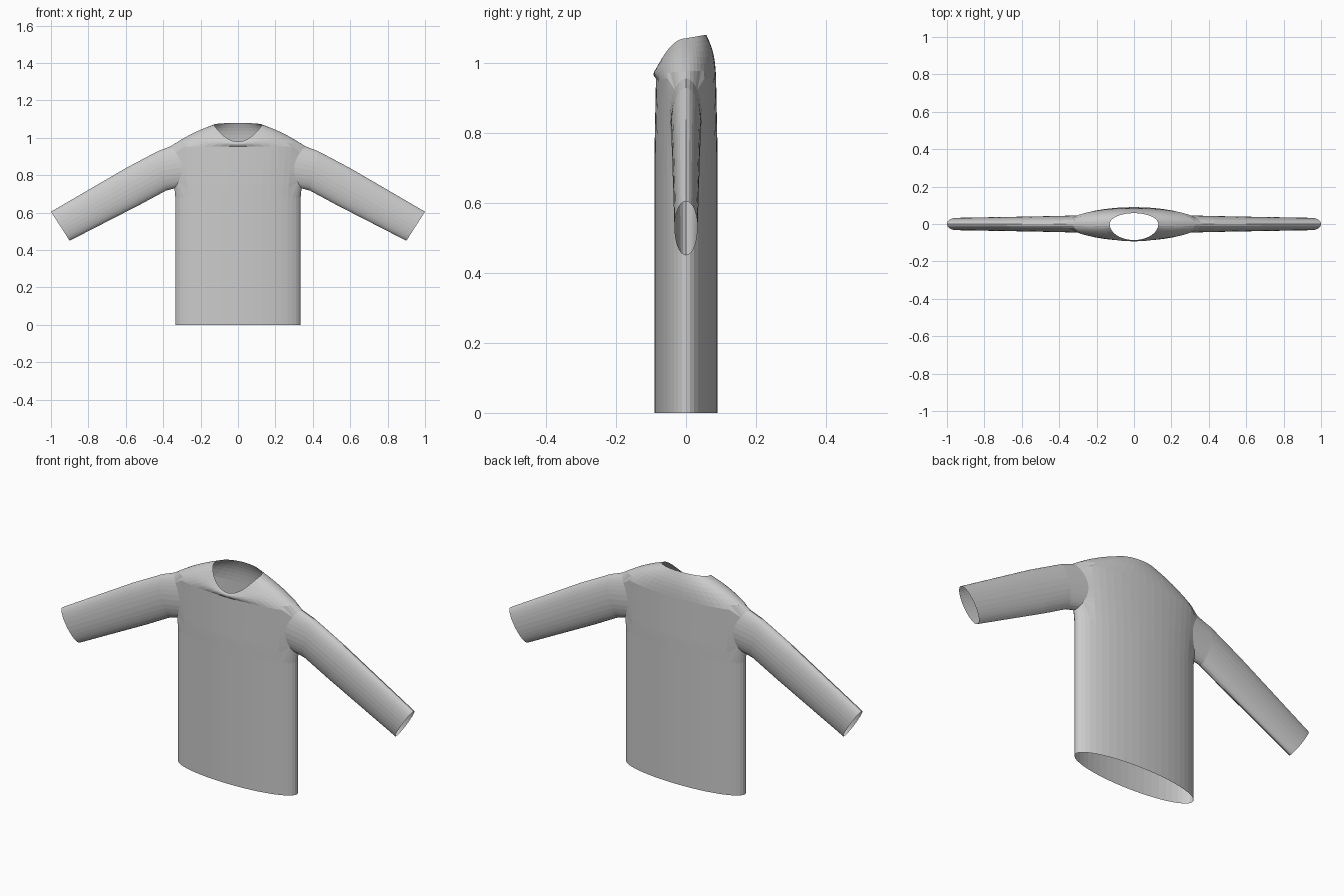
import bpy, bmesh
from math import sin, cos, pi, atan2, sqrt, radians

if "Cube" in bpy.data.objects:
    bpy.data.objects.remove(bpy.data.objects["Cube"])

cloth = bpy.data.materials.new("grey cloth")
cloth.use_nodes = True
GREY = (0.6, 0.6, 0.6, 1)
cloth.diffuse_color = GREY
cloth.node_tree.nodes["Principled BSDF"].inputs["Base Color"].default_value = GREY

COLS, HOLE, ROWS, YOKE = 24, 4, 8, 7
LOW, HIGH, DEPTH = 0.73, 0.955, 0.09
MID = COLS // 2


def half_width(z):
    t = max(0, min(1, (z - 0.68) / (HIGH - 0.68)))
    return 0.335 + 0.025 * t


def body_point(a, z):
    d = DEPTH - 0.004 * max(0, (z - 0.75) / 0.2)
    return [half_width(z) * cos(a), d * sin(a), z]


def neck_point(a):
    s = sin(a)
    if s < 0:
        return [0.13 * cos(a), 0.086 * s, 1.07 - 0.09 * s * s]
    return [0.13 * cos(a), 0.058 * s, 1.07 + 0.01 * s]


def yoke_point(a, t):
    p = [u + (v - u) * t for u, v in zip(body_point(a, HIGH), neck_point(a))]
    bulge = sin(pi * t)
    p[1] *= 1 + 0.08 * bulge
    p[2] += 0.01 * bulge * (1 if sin(a) > 0 else cos(a))
    return p


bm = bmesh.new()
angles = [radians(-90 + 180 * i / COLS) for i in range(COLS + 1)]

# Torso and yoke: left half, open at the hem and the neck
heights = [0, 0.35, 0.68] + [LOW + (HIGH - LOW) * i / ROWS for i in range(ROWS + 1)]
grid = [[bm.verts.new(body_point(a, z)) for a in angles] for z in heights]
grid += [[bm.verts.new(yoke_point(a, k / YOKE)) for a in angles] for k in range(1, YOKE + 1)]
first, last = 3, 3 + ROWS
for r in range(len(grid) - 1):
    for c in range(COLS):
        if first <= r < last and MID - HOLE <= c < MID + HOLE:
            continue
        bm.faces.new((grid[r][c], grid[r][c + 1], grid[r + 1][c + 1], grid[r + 1][c]))

# Armhole: walk round the opening and round it into an oval
left, right = MID - HOLE, MID + HOLE
walk = [(first, c) for c in range(left, right)]
walk += [(r, right) for r in range(first, last)]
walk += [(last, c) for c in range(right, left, -1)]
walk += [(r, left) for r in range(last, first, -1)]
loop, turns = [], []
for r, c in walk:
    turn = atan2((r - first) * 2 / ROWS - 1, (c - MID) / HOLE)
    y, z = 0.046 * cos(turn), (LOW + HIGH) / 2 + (HIGH - LOW) / 2 * sin(turn)
    grid[r][c].co = (half_width(z) * sqrt(1 - (y / DEPTH) ** 2), y, z)
    loop.append(grid[r][c])
    turns.append(turn)

# Sleeve: top x, top z, bottom x, bottom z, half depth of each ring
rings = [(0.43, 0.928, 0.385, 0.718, 0.043),
         (0.60, 0.838, 0.52, 0.645, 0.040),
         (1.00, 0.605, 0.90, 0.45, 0.033)]
for tx, tz, bx, bz, d in rings:
    ring = [bm.verts.new(((tx + bx) / 2 + (tx - bx) / 2 * sin(t), d * cos(t),
                          (tz + bz) / 2 + (tz - bz) / 2 * sin(t))) for t in turns]
    for i in range(len(ring)):
        j = (i + 1) % len(ring)
        bm.faces.new((loop[i], loop[j], ring[j], ring[i]))
    loop = ring

# Inner edge of each half lies on the centre plane
for row in grid:
    row[0].co.x = row[-1].co.x = 0

bmesh.ops.recalc_face_normals(bm, faces=bm.faces)
probe = min(bm.faces, key=lambda f: f.calc_center_median().y)
if probe.normal.y > 0:
    bmesh.ops.reverse_faces(bm, faces=bm.faces)

mesh = bpy.data.meshes.new("sweater")
bm.to_mesh(mesh)
bm.free()
mesh.materials.append(cloth)
sweater = bpy.data.objects.new("sweater", mesh)
bpy.context.collection.objects.link(sweater)
mirror = sweater.modifiers.new("mirror", 'MIRROR')
mirror.use_axis[0] = True
mirror.use_clip = True
